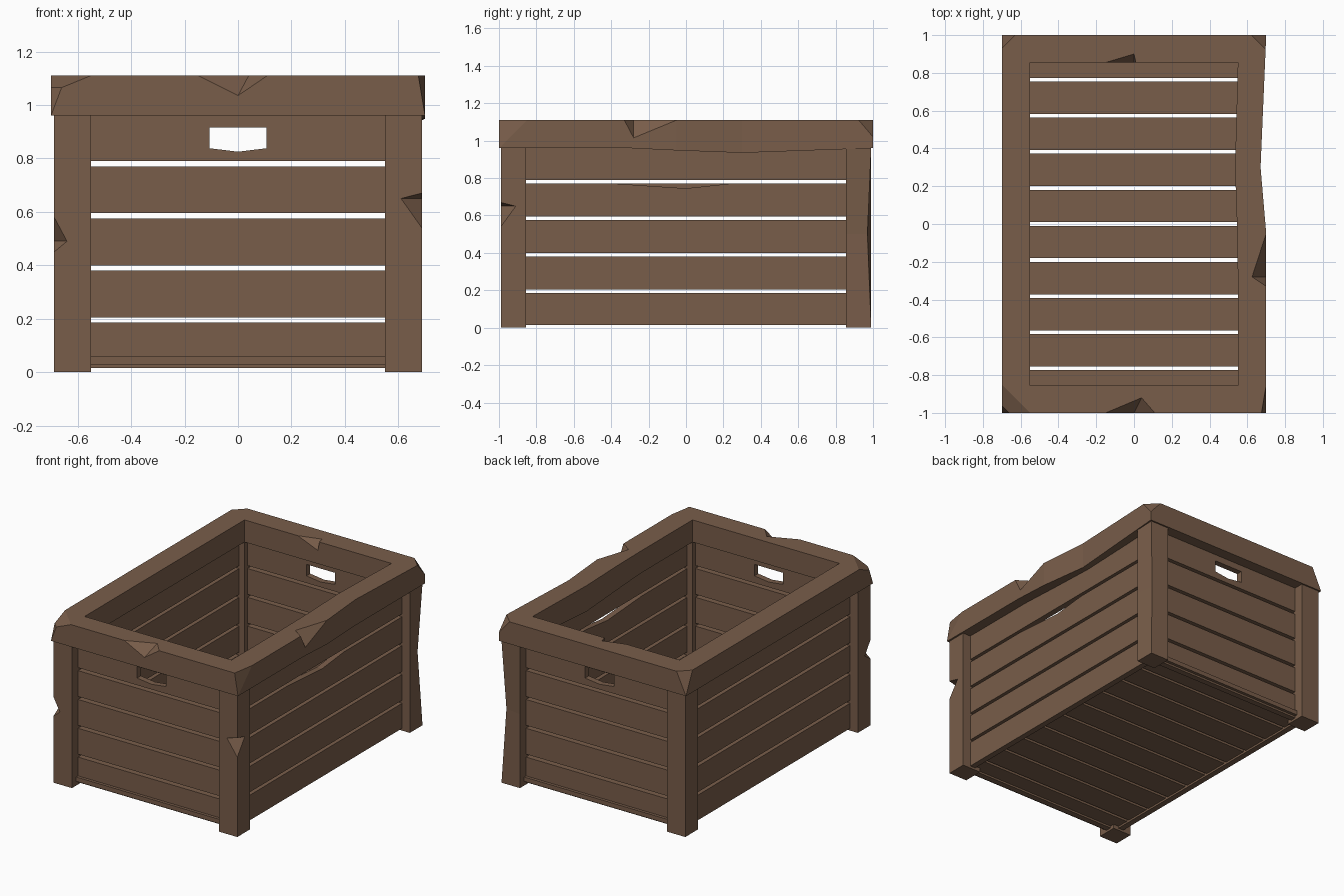
import bpy, bmesh
from mathutils import Vector as V

if "Cube" in bpy.data.objects:
    bpy.data.objects.remove(bpy.data.objects["Cube"])

wood = bpy.data.materials.new("wood")
wood.diffuse_color = (0.19, 0.11, 0.068, 1)
wood.use_nodes = True
wood.node_tree.nodes["Principled BSDF"].inputs["Base Color"].default_value = wood.diffuse_color


def make(name, bm):
    bmesh.ops.recalc_face_normals(bm, faces=bm.faces)
    me = bpy.data.meshes.new(name)
    bm.to_mesh(me)
    bm.free()
    me.materials.append(wood)
    ob = bpy.data.objects.new(name, me)
    bpy.context.collection.objects.link(ob)
    return ob


def loft(name, rings, closed=False):
    """Skin a stack of equal rings; ends capped, or joined if closed."""
    bm = bmesh.new()
    rs = [[bm.verts.new(p) for p in r] for r in rings]
    n = len(rs[0])
    pairs = list(zip(rs, rs[1:])) + ([(rs[-1], rs[0])] if closed else [])
    for a, b in pairs:
        for i in range(n):
            j = (i + 1) % n
            bm.faces.new((a[i], a[j], b[j], b[i]))
    if not closed:
        bm.faces.new(rs[0])
        bm.faces.new(rs[-1])
    return make(name, bm)


def board(name, profile, axis, d0, d1):
    """Extrude a (length, z) profile through the wall thickness."""
    place = (lambda u, d, z: (u, d, z)) if axis == 'x' else (lambda u, d, z: (d, u, z))
    return loft(name, [[place(u, d, z) for u, z in profile] for d in (d0, d1)])


def subtract(ob, cutter):
    cutter.hide_render = True
    m = ob.modifiers.new("cut", 'BOOLEAN')
    m.operation, m.solver, m.object = 'DIFFERENCE', 'EXACT', cutter
    bpy.context.view_layer.objects.active = ob
    bpy.ops.object.modifier_apply(modifier=m.name)
    bpy.data.objects.remove(cutter)


def notch(ob, a, b, e1, e2):
    """V-shaped chip: valley line a-b, opening on the edge from e1 to e2."""
    a, b, e1, e2 = map(V, (a, b, e1, e2))
    d, m = (b - a).normalized() * 0.2, (a + b) / 2
    tri = [m, m + (e1 - m) * 1.5, m + (e2 - m) * 1.5]
    subtract(ob, loft("chip_cutter", [[p - d for p in tri], [p + d for p in tri]]))


def slice_corner(ob, corner, p, q, r):
    """Slice off the corner beyond the plane through p, q, r."""
    p, q, r = map(V, (p, q, r))
    n = (q - p).cross(r - p).normalized()
    if n.dot(V(corner) - p) < 0:
        n = -n
    bm = bmesh.new()
    bm.from_mesh(ob.data)
    bmesh.ops.bisect_plane(bm, geom=bm.verts[:] + bm.edges[:] + bm.faces[:],
                           plane_co=p, plane_no=n, clear_outer=True)
    bmesh.ops.holes_fill(bm, edges=[e for e in bm.edges if e.is_boundary], sides=0)
    bmesh.ops.recalc_face_normals(bm, faces=bm.faces)
    bm.to_mesh(ob.data)
    bm.free()


# Top rim, with the right side bent inward and sagging
TOP, LOW = 1.11, 0.96
outer = [(-.7, -1), (.7, -1), (.7, -.3), (.7, -.05), (.67, .3), (.7, 1), (-.7, 1)]
inner = [(-.55, -.855), (.55, -.855), (.55, -.3), (.547, -.05), (.535, .3), (.55, .855), (-.55, .855)]
low = [LOW, LOW, LOW, .948, .935, LOW, LOW]
rim = loft("top_rim", [[(*o, l), (*o, TOP), (*i, TOP), (*i, l)]
                       for o, i, l in zip(outer, inner, low)], closed=True)

# Worn rim corners
slice_corner(rim, (-.7, -1, TOP), (-.55, -1, TOP), (-.7, -.85, TOP), (-.66, -1, 1.065))
slice_corner(rim, (-.7, -1, TOP), (-.7, -1, LOW), (-.643, -1, TOP), (-.7, -.943, TOP))
slice_corner(rim, (.7, -1, TOP), (.7, -.85, TOP), (.675, -1, TOP), (.7, -1, LOW))
slice_corner(rim, (.7, 1, TOP), (.62, 1, TOP), (.7, .92, TOP), (.7, 1, 1.02))
slice_corner(rim, (-.7, 1, TOP), (-.63, 1, TOP), (-.7, .93, TOP), (-.7, 1, LOW))

# Chips in the rim
notch(rim, (0, -1, 1.035), (.04, -.92, TOP), (-.15, -1, TOP), (.11, -1, TOP))
notch(rim, (.7, -.28, 1.015), (.625, -.28, TOP), (.7, -.05, TOP), (.7, -.33, TOP))
notch(rim, (0, .855, 1.05), (0, .9, TOP), (-.15, .855, TOP), (.01, .855, TOP))

# Corner posts; the back right one is worn along its outer edge
posts = {}
for sx, xn in ((-1, "left"), (1, "right")):
    for sy, yn in ((-1, "front"), (1, "back")):
        rings = []
        for z in (0, .5, LOW):
            worn = sx > 0 and sy > 0 and z == .5
            ox, oy = (.665, .97) if worn else (.688, .99)
            rings.append([(sx * .55, sy * .855, z), (sx * .688, sy * .855, z),
                          (sx * ox, sy * oy, z), (sx * .55, sy * .99, z)])
        posts[yn, xn] = loft(f"{yn}_{xn}_post", rings)
notch(posts["front", "right"], (.61, -.99, .65), (.688, -.91, .65),
      (.688, -.99, .67), (.688, -.99, .54))
notch(posts["front", "left"], (-.64, -.99, .49), (-.688, -.93, .49),
      (-.688, -.99, .58), (-.688, -.99, .45))

# Wall planks, five per side
for s, yn, xn in ((-1, "front", "left"), (1, "back", "right")):
    for i in range(5):
        b, t = .79 - .195 * i, .965 - .195 * i
        if i == 4:
            b = .015
        end = board(f"{yn}_plank_{i + 1}", [(-.56, b), (.56, b), (.56, t), (-.56, t)],
                    'x', s * .885, s * .925)
        if i == 0:  # hand hole
            hole = [(-.107, .838), (0, .825), (.107, .838), (.107, .916), (-.107, .916)]
            subtract(end, board("hole_cutter", hole, 'x', s * .8, s * 1.0))
        prof = [(-.865, b), (.865, b), (.865, t), (-.865, t)]
        if s > 0 and i == 1:  # worn upper edge
            prof[3:3] = [(.23, t), (0, t - .025), (-.37, t)]
        board(f"{xn}_plank_{i + 1}", prof, 'y', s * .59, s * .63)

# Floor slats
for i in range(10):
    y = -.8595 + .191 * i
    board(f"floor_slat_{i + 1}", [(y - .0855, .028), (y + .0855, .028),
                                  (y + .0855, .058), (y - .0855, .058)], 'y', -.6, .6)
